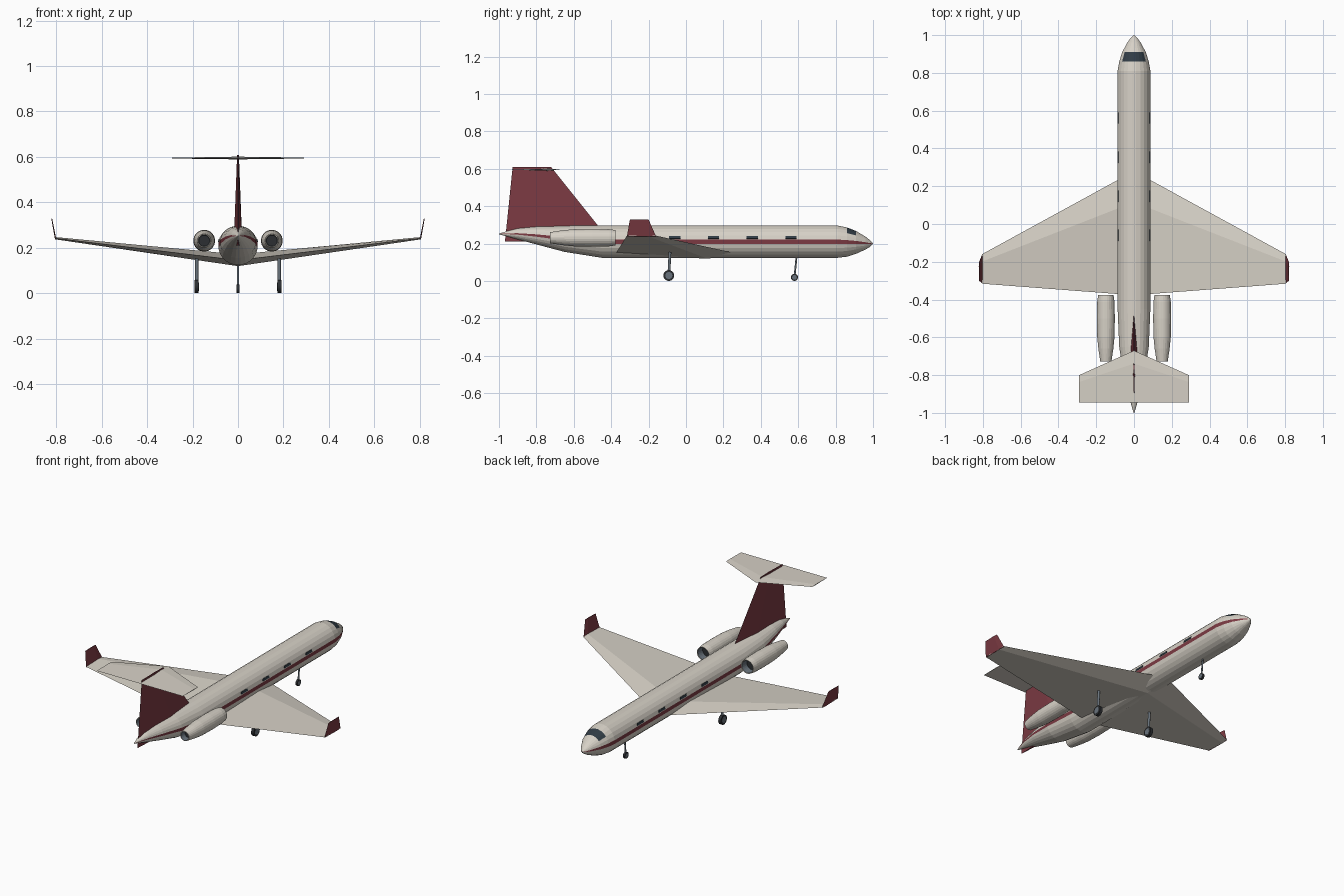
import bpy, bmesh, math
from mathutils import Vector, Matrix

cube = bpy.data.objects.get("Cube")
if cube:
    bpy.data.objects.remove(cube, do_unlink=True)


def material(name, color):
    m = bpy.data.materials.new(name)
    m.use_nodes = True
    m.diffuse_color = (*color, 1)
    bsdf = m.node_tree.nodes["Principled BSDF"]
    bsdf.inputs["Base Color"].default_value = (*color, 1)
    bsdf.inputs["Roughness"].default_value = 0.6
    return m


CREAM = material("cream paint", (0.68, 0.64, 0.57))
RED = material("dark red paint", (0.20, 0.042, 0.055))
GLASS = material("dark glass", (0.03, 0.045, 0.06))
METAL = material("grey metal", (0.14, 0.17, 0.20))
RUBBER = material("black rubber", (0.025, 0.028, 0.032))


def finish(name, bm, *mats):
    bmesh.ops.recalc_face_normals(bm, faces=bm.faces)
    mesh = bpy.data.meshes.new(name)
    bm.to_mesh(mesh)
    bm.free()
    for m in mats:
        mesh.materials.append(m)
    ob = bpy.data.objects.new(name, mesh)
    bpy.context.collection.objects.link(ob)
    return ob


def loft(rings, paint=lambda ring, side: 0, caps=(0, 0)):
    """Skin a series of rings; paint gives a material for each quad."""
    bm = bmesh.new()
    rows = [[bm.verts.new(p) for p in ring] for ring in rings]
    n = len(rows[0])
    for i in range(len(rows) - 1):
        for k in range(n):
            j = (k + 1) % n
            f = bm.faces.new((rows[i][k], rows[i][j], rows[i + 1][j], rows[i + 1][k]))
            f.material_index = paint(i, k)
    bm.faces.new(rows[0]).material_index = caps[0]
    bm.faces.new(rows[-1]).material_index = caps[1]
    return bm


def ellipse(x, y, z, rx, rz, n=24):
    """Ring across the y axis whose first side faces straight along +x."""
    angles = [(k - 0.5) * math.tau / n for k in range(n)]
    return [(x + rx * math.cos(a), y, z + rz * math.sin(a)) for a in angles]


def foil(lead, trail, thick, out, ridge=0.25):
    """Diamond section from leading edge to trailing edge."""
    lead, trail, out = Vector(lead), Vector(trail), Vector(out)
    mid = lead.lerp(trail, ridge)
    return [lead, mid + out * thick, trail, mid - out * thick]


# Fuselage: station, half width, bottom, top
stations = [(-1, 0.002, 0.249, 0.253), (-0.96, 0.014, 0.239, 0.266),
            (-0.9, 0.032, 0.222, 0.281), (-0.8, 0.056, 0.195, 0.291),
            (-0.65, 0.079, 0.155, 0.296), (-0.45, 0.0875, 0.123, 0.297),
            (0.81, 0.0875, 0.123, 0.297), (0.86, 0.079, 0.129, 0.287),
            (0.91, 0.063, 0.145, 0.267), (0.96, 0.036, 0.168, 0.237),
            (0.985, 0.018, 0.183, 0.217), (1, 0.002, 0.198, 0.202)]
bm = loft([ellipse(0, y, (lo + hi) / 2, w, (hi - lo) / 2) for y, w, lo, hi in stations],
          lambda ring, side: 1 if side in (0, 12) else 0)
# Windscreen panes inset in the upper nose
panes = [f for f in bm.faces if 0.86 < f.calc_center_median().y < 0.91
         and f.calc_center_median().z > 0.245]
bmesh.ops.inset_individual(bm, faces=panes, thickness=0.004)
for f in panes:
    f.material_index = 2
finish("fuselage", bm, CREAM, RED, GLASS)

# Cabin windows lying on the panel above the stripe
bm = bmesh.new()
for side in (-1, 1):
    for i in range(4):
        tilt = math.radians(15)
        spot = Vector((side * math.cos(tilt), 0, math.sin(tilt))) * 0.0875
        spot += Vector((0, -0.06 + i * 0.207, 0.2095))
        bmesh.ops.create_cube(bm, size=1, matrix=Matrix.Translation(spot)
                              @ Matrix.Rotation(-side * tilt, 4, "Y")
                              @ Matrix.Diagonal((0.004, 0.06, 0.014, 1)))
finish("cabin_windows", bm, GLASS)

# Wings: tip, root, tip
UP = (0, 0, 1)


def wing_tip(s):
    return foil((s * 0.805, -0.16, 0.242), (s * 0.805, -0.316, 0.242), 0.005, UP)


root = foil((0, 0.28, 0.145), (0, -0.377, 0.145), 0.026, UP)
finish("wings", loft([wing_tip(-1), root, wing_tip(1)]), CREAM)

# Winglets
for s, label in ((1, "left"), (-1, "right")):
    out = (s, 0, 0)
    base = foil((s * 0.803, -0.16, 0.238), (s * 0.803, -0.316, 0.238), 0.003, out)
    top = foil((s * 0.82, -0.2, 0.328), (s * 0.82, -0.3, 0.328), 0.002, out)
    finish(label + "_winglet", loft([base, top]), RED)

# Tail fin
finish("tail_fin", loft([
    foil((0, -0.402, 0.21), (0, -0.968, 0.21), 0.019, (1, 0, 0), 0.4),
    foil((0, -0.72, 0.608), (0, -0.927, 0.608), 0.004, (1, 0, 0), 0.4)]), RED)


# Tailplane
def tail_tip(s):
    return foil((s * 0.29, -0.8, 0.595), (s * 0.29, -0.945, 0.595), 0.002, UP)


finish("tailplane", loft([
    tail_tip(-1), foil((0, -0.67, 0.595), (0, -0.945, 0.595), 0.006, UP), tail_tip(1)]), CREAM)

# Engines: recessed fan, outer cowl, recessed nozzle
cowl = [(-0.42, 0.033), (-0.378, 0.037), (-0.376, 0.041), (-0.41, 0.046), (-0.5, 0.048),
        (-0.6, 0.046), (-0.66, 0.04), (-0.727, 0.03), (-0.727, 0.026), (-0.69, 0.024)]
for s, label in ((1, "left"), (-1, "right")):
    rings = [ellipse(s * 0.149, y, 0.231, r, r) for y, r in cowl]
    bm = loft(rings, lambda ring, side: 1 if ring in (0, 8) else 0, (2, 2))
    finish(label + "_engine", bm, CREAM, METAL, RUBBER)


def rod(bm, a, b, radius, sides=12):
    """Cylinder between two points; returns its faces."""
    a, b = Vector(a), Vector(b)
    turn = (b - a).to_track_quat("Z", "Y").to_matrix().to_4x4()
    made = bmesh.ops.create_cone(bm, cap_ends=True, segments=sides, radius1=radius,
                                 radius2=radius, depth=(b - a).length,
                                 matrix=Matrix.Translation((a + b) / 2) @ turn)
    return {f for v in made["verts"] for f in v.link_faces}


def gear(name, x, y, radius, width, top):
    """Landing leg with one wheel."""
    bm = bmesh.new()
    rod(bm, (x, y, radius), top, radius * 0.25)
    for w, r, mat in ((width, radius, 1), (width * 1.15, radius * 0.65, 0)):
        for f in rod(bm, (x - w / 2, y, radius), (x + w / 2, y, radius), r, 20):
            f.material_index = mat
    finish(name, bm, METAL, RUBBER)


gear("nose_gear", 0, 0.58, 0.019, 0.012, (0, 0.592, 0.14))
gear("left_main_gear", 0.182, -0.092, 0.029, 0.018, (0.182, -0.085, 0.165))
gear("right_main_gear", -0.182, -0.092, 0.029, 0.018, (-0.182, -0.085, 0.165))
